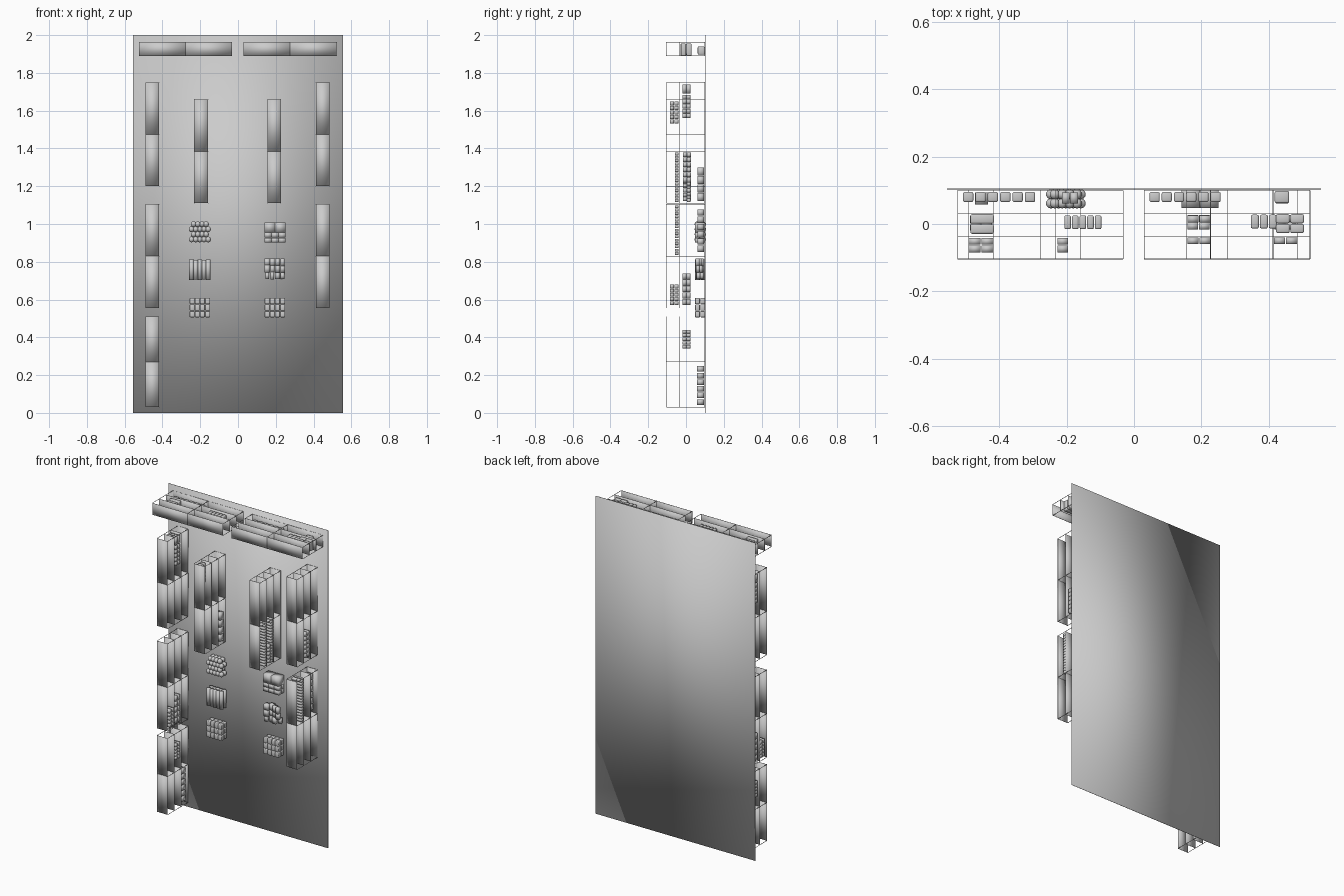
import bpy, bmesh, random
from mathutils import Matrix

if "Cube" in bpy.data.objects:
    bpy.data.objects.remove(bpy.data.objects["Cube"])

random.seed(4)
T = 0.002  # sheet thickness


def boxes_object(name, boxes, bevel=0.0):
    """One smooth-shaded mesh made of axis-aligned boxes (x0, x1, y0, y1, z0, z1)."""
    bm = bmesh.new()
    for x0, x1, y0, y1, z0, z1 in boxes:
        m = Matrix.Translation(((x0 + x1) / 2, (y0 + y1) / 2, (z0 + z1) / 2))
        m = m @ Matrix.Diagonal((x1 - x0, y1 - y0, z1 - z0, 1))
        bmesh.ops.create_cube(bm, size=1, matrix=m)
    return finish(name, bm, bevel)


def finish(name, bm, bevel=0.0):
    me = bpy.data.meshes.new(name)
    bm.to_mesh(me)
    bm.free()
    me.shade_smooth()
    ob = bpy.data.objects.new(name, me)
    bpy.context.collection.objects.link(ob)
    if bevel:
        mod = ob.modifiers.new("rounded", "BEVEL")
        mod.width, mod.segments = bevel, 2
    return ob


def grid(x0, x1, nx, y0, y1, ny, z0, z1, nz, gap=0.002):
    """Boxes filling a volume in a regular grid."""
    out = []
    dx, dy, dz = (x1 - x0) / nx, (y1 - y0) / ny, (z1 - z0) / nz
    g = gap / 2
    for i in range(nx):
        for j in range(ny):
            for k in range(nz):
                x, y, z = x0 + i * dx, y0 + j * dy, z0 + k * dz
                out.append((x + g, x + dx - g, y + g, y + dy - g, z + g, z + dz - g))
    return out


def rack(name, x0, x1, z0, z1):
    """Open rack: four long sheets in two halves, joined by thin cross wires."""
    ys = (-0.104, -0.036, 0.032, 0.1)
    upright = z1 - z0 > x1 - x0
    b = []
    for y in ys:
        n = (1, 2) if upright else (2, 1)
        b += grid(x0, x1, n[0], y - T / 2, y + T / 2, 1, z0, z1, n[1], 0)
    for f in (0, 0.5, 1):
        for s in (0, 1):
            if upright:
                x, z = (x0, x1)[s], z0 + f * (z1 - z0)
            else:
                x, z = x0 + f * (x1 - x0), (z0, z1)[s]
            b.append((x - T / 2, x + T / 2, ys[0], ys[3], z - T / 2, z + T / 2))
    boxes_object(name, b)


# Back board
boxes_object("back_board", [(-0.555, 0.555, 0.103, 0.105, 0, 2)])

# Racks along the top, down the sides and inside
rack("top_rack_left", -0.523, -0.032, 1.89, 1.963)
rack("top_rack_right", 0.03, 0.522, 1.89, 1.963)
for i, (z0, z1) in enumerate([(1.2, 1.75), (0.555, 1.105), (0.03, 0.51)]):
    rack(f"side_rack_left_{i}", -0.49, -0.417, z0, z1)
    if i < 2:
        rack(f"side_rack_right_{i}", 0.412, 0.484, z0, z1)
rack("inner_rack_left", -0.232, -0.158, 1.11, 1.66)
rack("inner_rack_right", 0.155, 0.227, 1.11, 1.66)

# Goods standing in the top racks
goods = grid(-0.51, -0.29, 6, 0.062, 0.098, 1, 1.897, 1.94, 1, 0.006)
goods += grid(-0.486, -0.414, 1, -0.03, 0.03, 2, 1.89, 1.957, 1)
goods += grid(-0.208, -0.095, 5, -0.017, 0.027, 1, 1.897, 1.955, 1, 0.003)
goods += grid(0.043, 0.26, 6, 0.062, 0.098, 1, 1.897, 1.94, 1, 0.006)
goods += grid(0.345, 0.425, 3, -0.015, 0.029, 1, 1.897, 1.955, 1, 0.003)
goods += grid(0.42, 0.505, 2, -0.028, 0.03, 2, 1.89, 1.957, 1)
goods += [(0.417, 0.46, 0.062, 0.098, 1.897, 1.94)]
boxes_object("top_goods", goods, 0.005)

# Goods stacked in the upright racks
goods = grid(-0.228, -0.195, 1, -0.085, -0.04, 2, 1.53, 1.65, 5)
goods += grid(-0.215, -0.165, 2, 0.06, 0.095, 1, 1.12, 1.3, 4)
goods += grid(-0.487, -0.42, 2, -0.02, 0.025, 2, 1.69, 1.74, 1)
goods += grid(-0.487, -0.42, 2, -0.02, 0.025, 2, 1.56, 1.685, 5)
goods += grid(-0.49, -0.417, 2, -0.085, -0.04, 2, 0.57, 0.68, 5)
goods += grid(-0.487, -0.42, 2, -0.02, 0.025, 2, 0.57, 0.74, 5)
goods += grid(-0.487, -0.42, 2, -0.02, 0.025, 2, 0.34, 0.44, 5)
goods += grid(-0.475, -0.43, 1, 0.055, 0.097, 1, 0.04, 0.25, 6, 0.006)
goods += grid(0.418, 0.46, 1, 0.058, 0.097, 1, 0.85, 1.08, 6, 0.006)
goods += grid(0.157, 0.225, 2, -0.017, 0.027, 2, 1.12, 1.235, 5)
goods += grid(0.415, 0.48, 2, -0.017, 0.027, 2, 1.22, 1.38, 6)
boxes_object("side_goods", goods)

# Tall stacks of thin packs
packs = []
for x, z, y in ((0.157, 1.115, -0.061), (0.414, 0.835, -0.061), (0.157, 1.115, 0.003)):
    packs += grid(x, x + 0.07, 2, y, y + 0.023, 1, z, z + 0.265, 15, 0.003)
boxes_object("thin_pack_stacks", packs)

# Piles fixed on the board: rounded cubes, upright rolls, loose boxes
Y0, Y1 = 0.047, 0.102
for x, name in ((-0.202, "left"), (0.195, "right")):
    boxes_object(f"cube_pile_{name}",
                 grid(x - 0.055, x + 0.055, 4, Y0, Y1, 2, 0.505, 0.61, 3), 0.004)

bm = bmesh.new()
for i in range(5):
    for j in range(2):
        m = Matrix.Translation((-0.246 + i * 0.022, 0.061 + j * 0.027, 0.757))
        bmesh.ops.create_cone(bm, cap_ends=True, segments=12, radius1=0.0125,
                              radius2=0.0125, depth=0.108 - 0.004 * (i % 2), matrix=m)
finish("upright_rolls", bm)

bm = bmesh.new()
for k in range(4):
    for i in range(4 if k % 2 else 5):
        for j in range(2):
            x = -0.246 + i * 0.022 + (0.011 if k % 2 else 0)
            m = Matrix.Translation((x, 0.061 + j * 0.027, 0.918 + k * 0.027))
            bmesh.ops.create_uvsphere(bm, u_segments=10, v_segments=7, radius=0.0155, matrix=m)
finish("ball_pile", bm)

boxes_object("carton_pile", grid(0.14, 0.252, 3, Y0, Y1, 2, 0.9, 0.955, 2)
             + grid(0.14, 0.252, 2, Y0, Y1, 1, 0.955, 1.01, 1))
loose = []
for k in range(12):
    w, d, h = (random.uniform(0.018, 0.03) for _ in range(3))
    x, z = 0.155 + (k % 4) * 0.027, 0.72 + (k // 4) * 0.036
    y = random.uniform(0.06, 0.085)
    loose.append((x - w / 2, x + w / 2, y - d / 2, y + d / 2, z - h / 2, z + h / 2 + 0.012))
boxes_object("loose_pile", loose)
